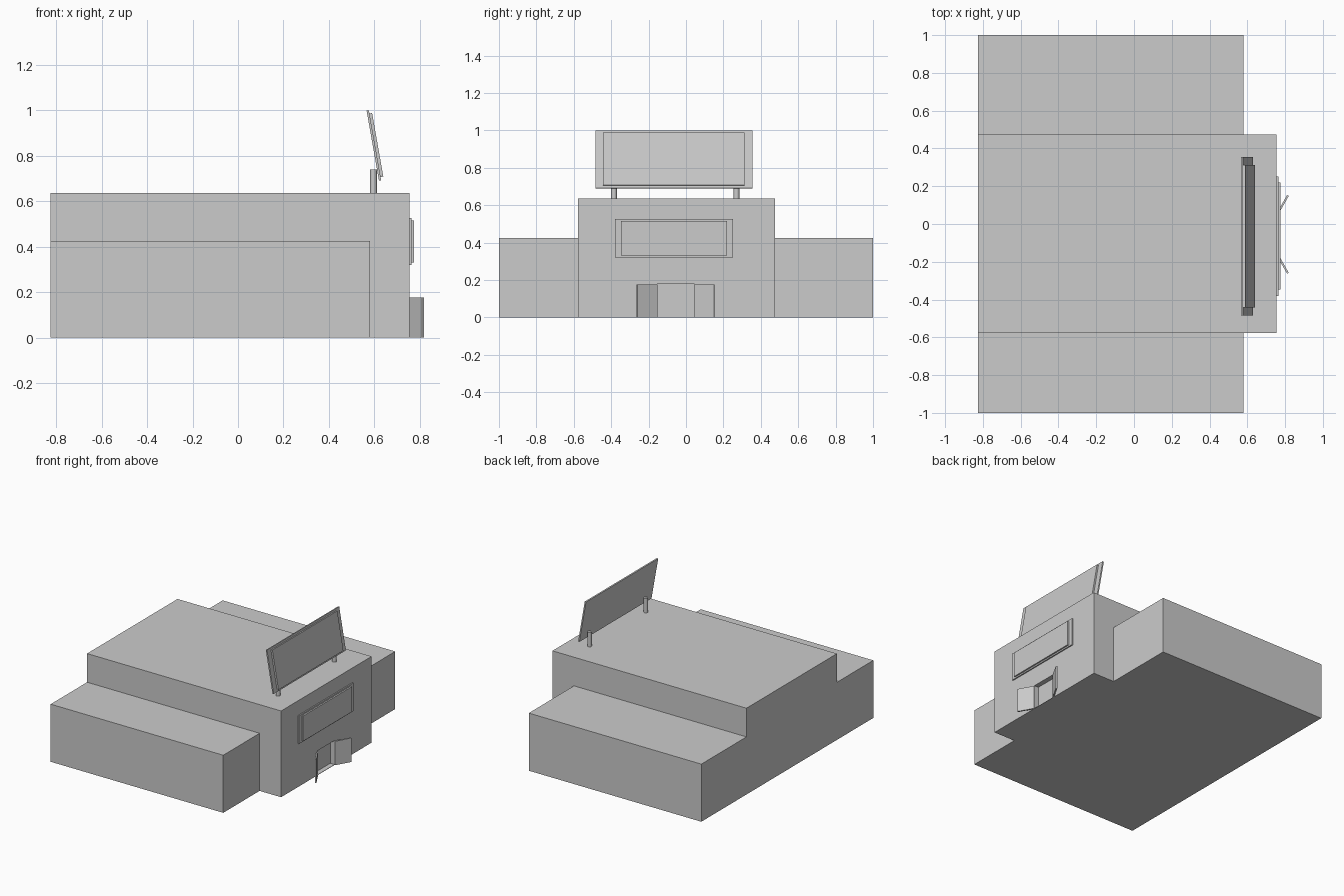
import bpy
from math import radians, sin, cos, atan2, hypot
from mathutils import Vector

if "Cube" in bpy.data.objects:
    bpy.data.objects.remove(bpy.data.objects["Cube"])


def box(name, lo, hi):
    """Axis-aligned box between two corners."""
    lo, hi = Vector(lo), Vector(hi)
    bpy.ops.mesh.primitive_cube_add(size=1, location=(lo + hi) / 2)
    ob = bpy.context.object
    ob.name = name
    ob.scale = hi - lo
    bpy.ops.object.transform_apply(location=False, rotation=False, scale=True)
    return ob


def boolean(target, tool, operation):
    """Apply a boolean and remove the helper."""
    mod = target.modifiers.new(operation, 'BOOLEAN')
    mod.object = tool
    mod.operation = operation
    mod.solver = 'EXACT'
    bpy.context.view_layer.objects.active = target
    bpy.ops.object.modifier_apply(modifier=mod.name)
    bpy.data.objects.remove(tool, do_unlink=True)


FRONT = 0.755          # street facade
ROOF = 0.635
MID = -0.055           # centre line of the facade openings

# Building: tall hall joined with the lower wings on both sides
building = box("building", (-0.825, -0.577, 0), (FRONT, 0.475, ROOF))
wings = box("wings", (-0.825, -1, 0), (0.58, 1, 0.424))
boolean(building, wings, 'UNION')

# Shallow doorway recess
recess = box("door_recess", (FRONT - 0.035, MID - 0.1, 0.003), (FRONT + 0.1, MID + 0.1, 0.18))
boolean(building, recess, 'DIFFERENCE')

# Open double doors, hinged at the doorway edges
for side, label in ((-1, "right"), (1, "left")):
    start = Vector((FRONT, MID + side * 0.1))
    end = Vector((0.815, MID + side * 0.206))
    d = end - start
    c = (start + end) / 2
    door = box(label + "_door", (-d.length / 2, -0.005, 0), (d.length / 2, 0.005, 0.176))
    door.location = (c.x, c.y, 0.088)
    door.rotation_euler.z = atan2(d.y, d.x)

# Window frame with raised pane
box("window_frame", (FRONT - 0.005, -0.38, 0.32), (0.764, 0.252, 0.527))
box("window_pane", (FRONT, -0.348, 0.33), (0.775, 0.22, 0.516))

# Roof billboard posts
for i, y in enumerate((-0.385, 0.27)):
    bpy.ops.mesh.primitive_cylinder_add(vertices=16, radius=0.015, depth=0.105,
                                        location=(0.596, y, ROOF + 0.0525))
    bpy.context.object.name = f"billboard_post_{i + 1}"
    bpy.ops.object.shade_smooth_by_angle()

# Tilted billboard: backing board and face panel
TILT = radians(-10)
board_centre = Vector((0.598, MID - 0.01, 0.845))
normal = Vector((cos(TILT), 0, -sin(TILT)))
for name, width, height, thick, offset in (
        ("billboard_back", 0.84, 0.313, 0.01, 0.0),
        ("billboard_face", 0.755, 0.284, 0.012, 0.011)):
    half = Vector((thick, width, height)) / 2
    board = box(name, -half, half)
    board.rotation_euler.y = TILT
    board.location = board_centre + normal * offset
